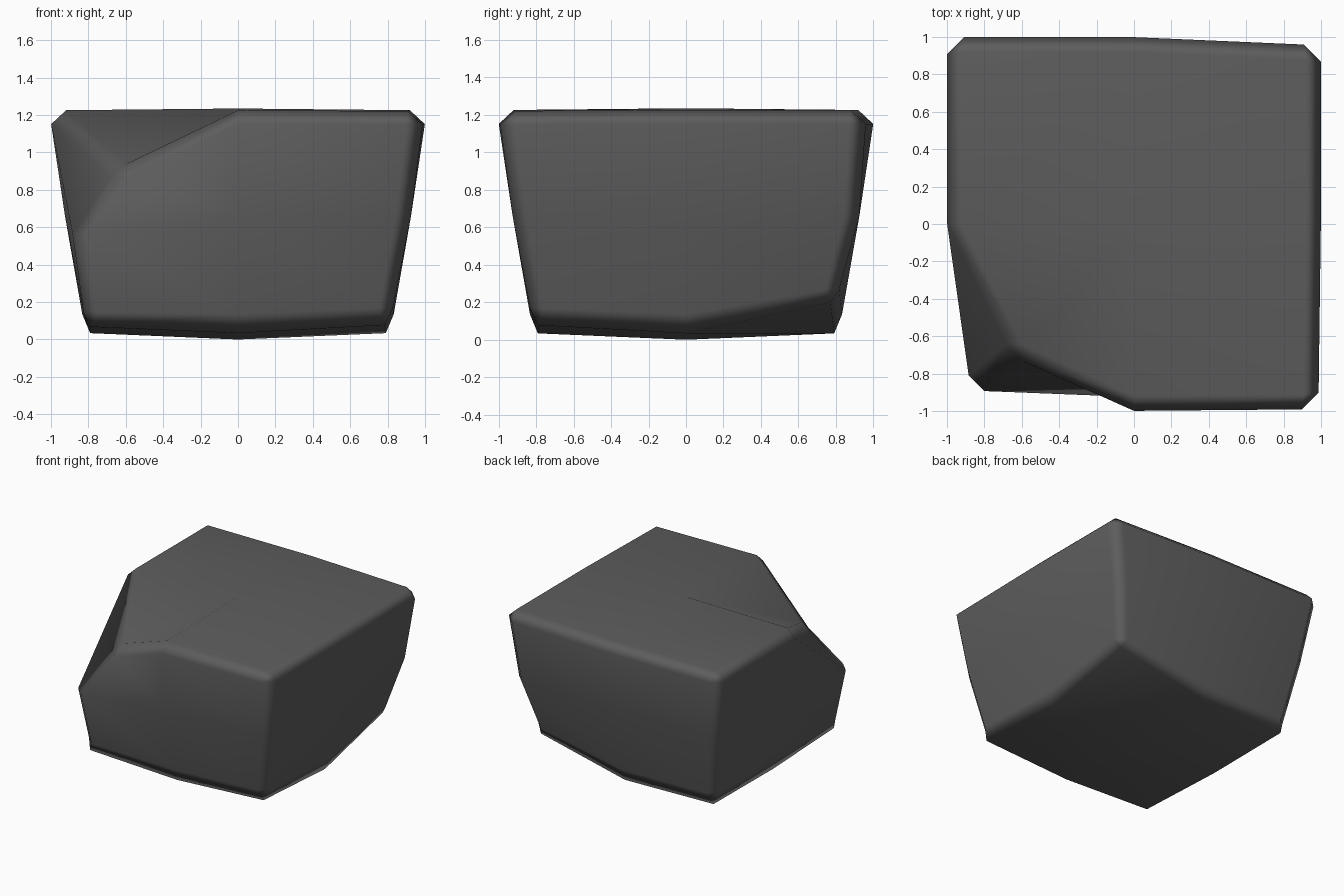
import bpy
import bmesh
from mathutils import Vector

# Remove the default cube only
default = bpy.data.objects.get("Cube")
if default:
    bpy.data.objects.remove(default, do_unlink=True)


def make_material(name, value):
    mat = bpy.data.materials.new(name)
    mat.use_nodes = True
    color = (value, value, value, 1.0)
    mat.diffuse_color = color
    bsdf = mat.node_tree.nodes["Principled BSDF"]
    bsdf.inputs["Base Color"].default_value = color
    bsdf.inputs["Roughness"].default_value = 0.8
    return mat


# Half width and height of the bottom, middle and top layers
LAYERS = {-1: (0.815, 0.035), 0: (0.925, 0.66), 1: (1.01, 1.225)}

# Irregular points of the stone, keyed by their place in the 3 x 3 x 3 lattice
CHIPS = {
    (-1, -1, 1): (-0.62, -0.68, 0.88),     # broken top corner
    (-1, -1, 0): (-0.88, -0.89, 0.55),     # its lower tip
    (1, 1, 1): (1.01, 0.96, 1.225),
    (1, -1, 1): (0.995, -1.0, 1.22),
    (1, 1, -1): (0.8, 0.795, 0.21),        # raised bottom corner
    (1, -1, -1): (0.81, -0.815, 0.08),
    (-1, -1, -1): (-0.815, -0.815, 0.07),
    (-1, 1, -1): (-0.815, 0.795, 0.04),
    (0, 0, -1): (0.0, 0.0, 0.0),
    (0, 0, 1): (0.0, 0.0, 1.235),
}


def lattice_point(key):
    half, height = LAYERS[key[2]]
    return Vector(CHIPS.get(key, (key[0] * half, key[1] * half, height)))


def axis_weights(c):
    """Lattice steps around a coordinate, with their shares."""
    return ((1 if c > 0 else -1, abs(c)), (0, 1 - abs(c)))


def deform(co):
    total = Vector()
    for i, wi in axis_weights(co.x):
        for j, wj in axis_weights(co.y):
            for k, wk in axis_weights(co.z):
                total += lattice_point((i, j, k)) * (wi * wj * wk)
    return total


# Stone block: divided cube with worn, chamfered edges
bm = bmesh.new()
bmesh.ops.create_cube(bm, size=2)
bmesh.ops.subdivide_edges(bm, edges=bm.edges[:], cuts=1, use_grid_fill=True)
outer = [e for e in bm.edges
         if sum(abs(c) > 0.9 for c in (e.verts[0].co + e.verts[1].co) / 2) == 2]
bmesh.ops.bevel(bm, geom=outer, offset=0.09, offset_type='OFFSET',
                segments=1, profile=0.5, affect='EDGES', clamp_overlap=True)

for v in bm.verts:
    # The chamfer is steep around the base and a little taller at the top
    if v.co.z < -0.99:
        for axis in (0, 1):
            if abs(v.co[axis]) > 0.5:
                v.co[axis] = 0.97 if v.co[axis] > 0 else -0.97
    elif v.co.z < -0.5:
        v.co.z = -0.84
    elif 0.5 < v.co.z < 0.99:
        v.co.z = 0.87
    # Taper and irregular corners
    v.co = deform(v.co)

bmesh.ops.recalc_face_normals(bm, faces=bm.faces[:])
for f in bm.faces:
    f.smooth = True

mesh = bpy.data.meshes.new("stone_block")
bm.to_mesh(mesh)
bm.free()
mesh.materials.append(make_material("dark grey stone", 0.11))

stone = bpy.data.objects.new("stone_block", mesh)
bpy.context.collection.objects.link(stone)

# Keep the broad faces flat and the chamfers soft
weighted = stone.modifiers.new("flat_faces", 'WEIGHTED_NORMAL')
weighted.mode = 'FACE_AREA'
weighted.weight = 50
